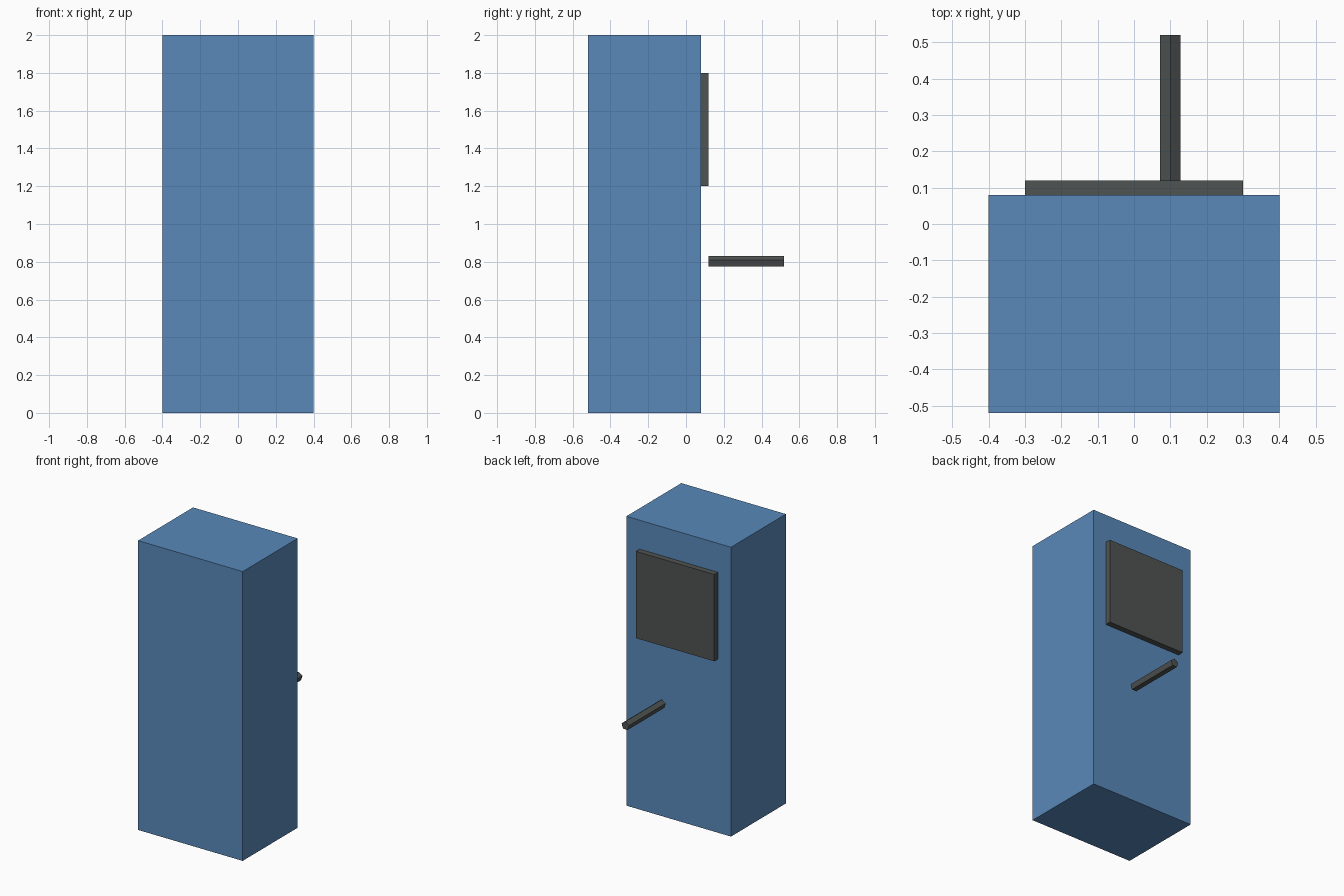
import bpy
import math

cube = bpy.data.objects.get("Cube")
if cube:
    bpy.data.objects.remove(cube, do_unlink=True)


def make_material(name, rgb):
    mat = bpy.data.materials.new(name)
    mat.use_nodes = True
    color = (*rgb, 1.0)
    mat.diffuse_color = color
    mat.node_tree.nodes["Principled BSDF"].inputs["Base Color"].default_value = color
    return mat


def finish(name, mat):
    obj = bpy.context.object
    obj.name = obj.data.name = name
    obj.data.materials.append(mat)
    return obj


def make_box(name, low, high, mat):
    """Box spanning two opposite corners."""
    center = [(a + b) / 2 for a, b in zip(low, high)]
    size = [b - a for a, b in zip(low, high)]
    bpy.ops.mesh.primitive_cube_add(size=1, location=center)
    obj = finish(name, mat)
    for v in obj.data.vertices:
        v.co = [c * s for c, s in zip(v.co, size)]
    return obj


blue = make_material("blue", (0.10, 0.25, 0.49))
charcoal = make_material("charcoal", (0.078, 0.088, 0.084))

# Tall cabinet
make_box("cabinet", (-0.4, -0.52, 0), (0.4, 0.08, 2), blue)

# Raised panel on the back
make_box("panel", (-0.3, 0.08, 1.2), (0.3, 0.12, 1.8), charcoal)

# Five-sided bar standing clear of the back, one edge upward
bpy.ops.mesh.primitive_cylinder_add(
    vertices=5, radius=0.03, depth=0.4,
    location=(0.1, 0.32, 0.8), rotation=(math.pi / 2, 0, 0))
finish("handle", charcoal)
